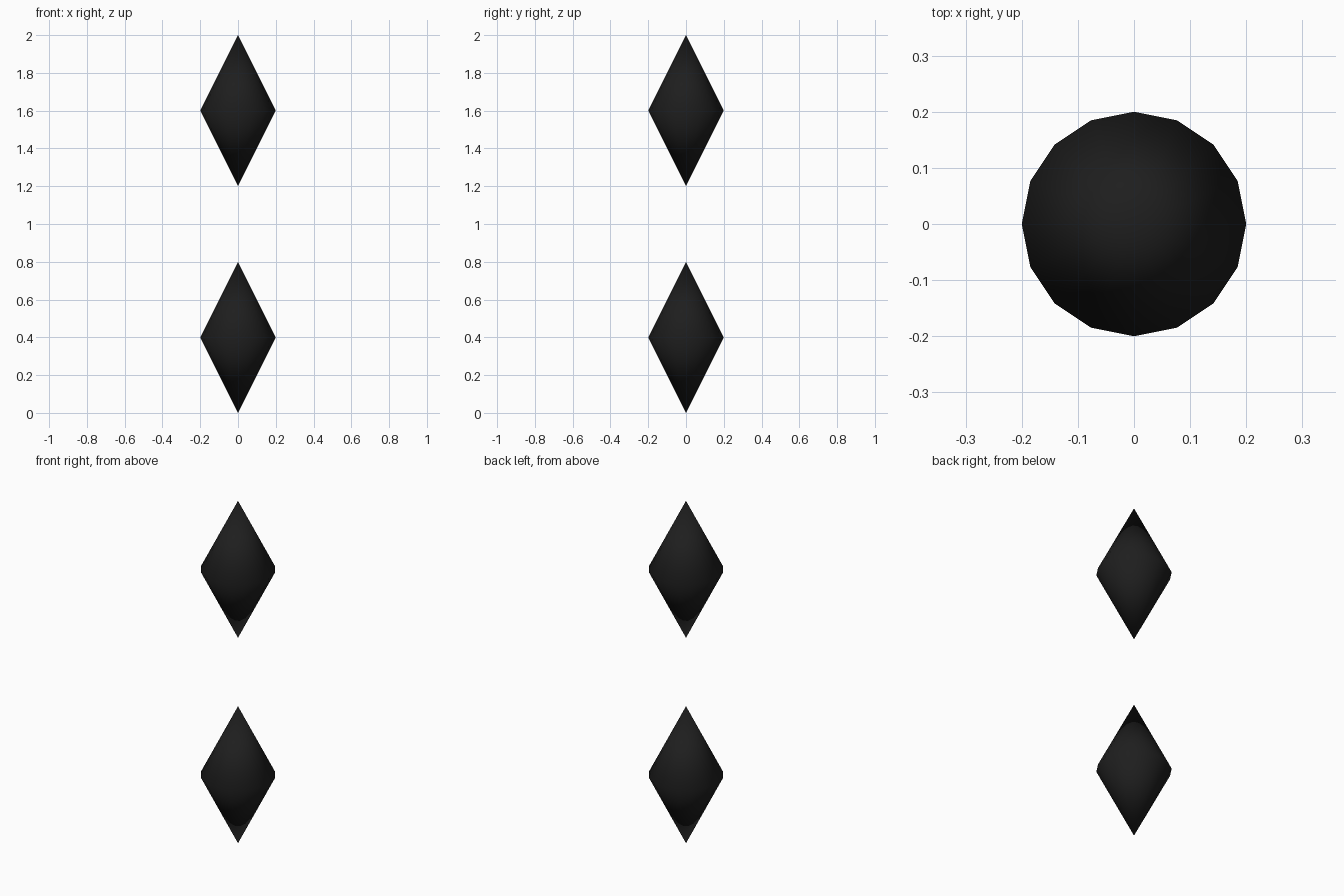
import bpy
import bmesh
from math import cos, sin, tau

if "Cube" in bpy.data.objects:
    bpy.data.objects.remove(bpy.data.objects["Cube"])

SIDES, RADIUS, HALF = 16, 0.2, 0.4

black = bpy.data.materials.new("black")
black.diffuse_color = (0.013, 0.013, 0.013, 1)
black.use_nodes = True
black.node_tree.nodes["Principled BSDF"].inputs["Base Color"].default_value = black.diffuse_color


def spindle(name, z):
    """Double cone: one ring of points joined to a tip above and below."""
    bm = bmesh.new()
    ring = [bm.verts.new((RADIUS * cos(tau * i / SIDES), RADIUS * sin(tau * i / SIDES), 0))
            for i in range(SIDES)]
    top = bm.verts.new((0, 0, HALF))
    bottom = bm.verts.new((0, 0, -HALF))
    for a, b in zip(ring, ring[1:] + ring[:1]):
        bm.faces.new((a, b, top))
        bm.faces.new((b, a, bottom))
    for f in bm.faces:
        f.smooth = True
    mesh = bpy.data.meshes.new(name)
    bm.to_mesh(mesh)
    bm.free()
    mesh.materials.append(black)
    obj = bpy.data.objects.new(name, mesh)
    obj.location.z = z
    bpy.context.collection.objects.link(obj)


# Two identical diamonds floating one above the other
spindle("lower_diamond", 0.4)
spindle("upper_diamond", 1.6)
